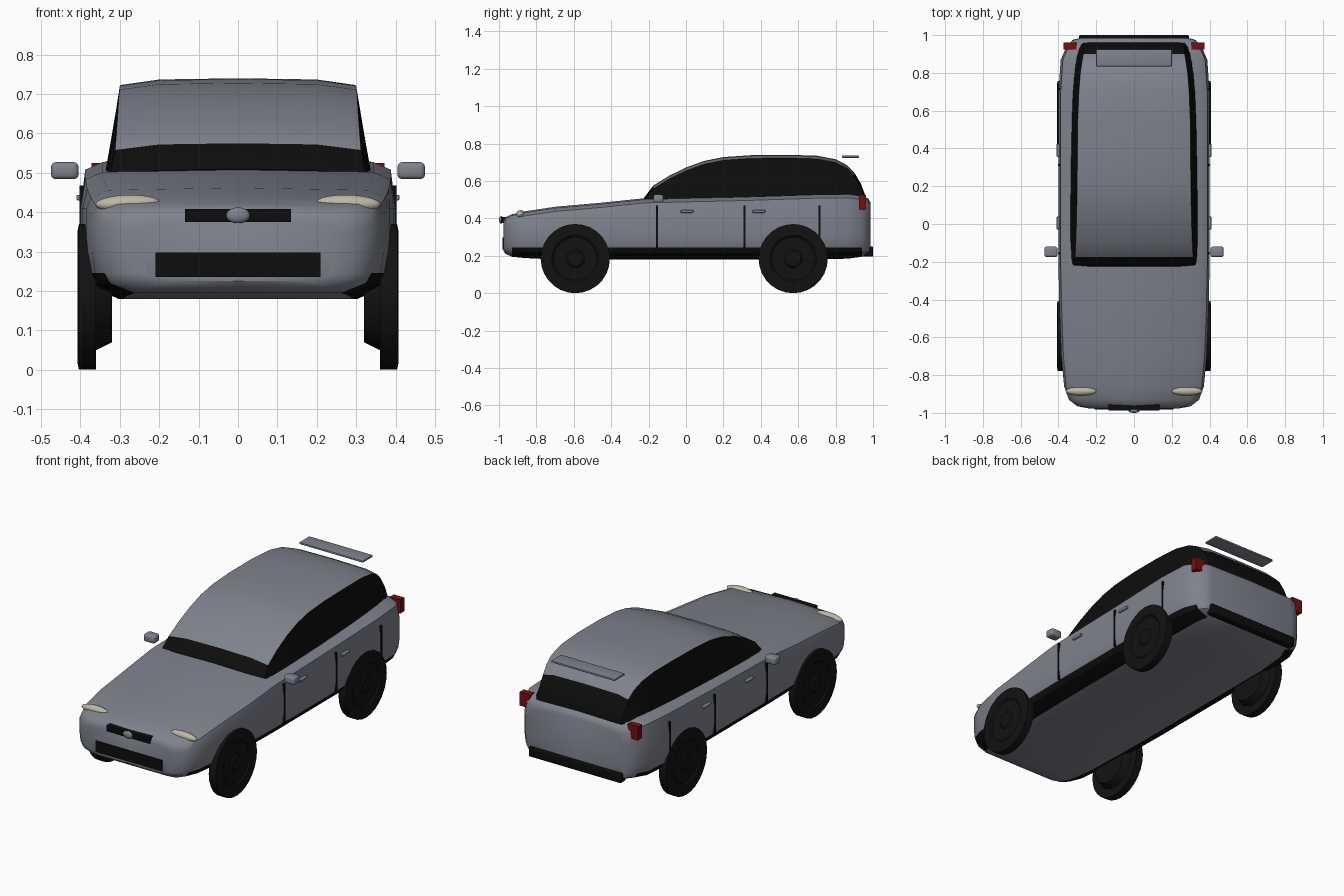
import bpy, bmesh, math
from mathutils import Matrix, Vector

if "Cube" in bpy.data.objects:
    bpy.data.objects.remove(bpy.data.objects["Cube"])


def material(name, rgb, rough=0.6):
    m = bpy.data.materials.new(name)
    m.use_nodes = True
    m.diffuse_color = (*rgb, 1)
    node = next(n for n in m.node_tree.nodes if n.type == 'BSDF_PRINCIPLED')
    node.inputs["Base Color"].default_value = (*rgb, 1)
    node.inputs["Roughness"].default_value = rough
    return m


PAINT = material("grey_paint", (0.21, 0.225, 0.265))
BLACK = material("black_trim", (0.004, 0.004, 0.004))
TYRE = material("tyre_rubber", (0.006, 0.006, 0.006))
CREAM = material("headlight_cream", (0.5, 0.48, 0.38))
RED = material("tail_red", (0.19, 0.004, 0.004))
made = []


def finish(name, bm, *mats):
    bmesh.ops.recalc_face_normals(bm, faces=bm.faces)
    mesh = bpy.data.meshes.new(name)
    bm.to_mesh(mesh)
    bm.free()
    for m in mats:
        mesh.materials.append(m)
    ob = bpy.data.objects.new(name, mesh)
    bpy.context.collection.objects.link(ob)
    made.append(ob)
    return ob


def box(name, x, y, z, mat, bevel=0.0):
    """Box from (min, max) ranges."""
    bm = bmesh.new()
    bmesh.ops.create_cube(bm, size=1)
    for v in bm.verts:
        v.co = Vector([(a + b) / 2 + c * (b - a) for (a, b), c in zip((x, y, z), v.co)])
    if bevel:
        bmesh.ops.bevel(bm, geom=bm.edges[:], offset=bevel, segments=3,
                        profile=0.5, affect='EDGES')
    return finish(name, bm, mat)


def ellipsoid(name, centre, radii, mat, turn=0.0):
    bm = bmesh.new()
    bmesh.ops.create_uvsphere(bm, u_segments=24, v_segments=14, radius=1)
    bm.transform(Matrix.Translation(centre) @ Matrix.Rotation(turn, 4, 'Y')
                 @ Matrix.Diagonal((*radii, 1)))
    return finish(name, bm, mat)


def loft(name, stations, section, dark, closed):
    """Skin mirrored half sections along y; dark(strip, y, x) picks the trim colour."""
    bm = bmesh.new()
    rings = []
    for s in stations:
        half = section(*s[1:])
        if closed:   # first and last points lie on the centre line
            pts = half + [(-x, z) for x, z in half[-2:0:-1]]
        else:        # only the last point lies on the centre line
            pts = half + [(-x, z) for x, z in half[-2::-1]]
        rings.append([bm.verts.new((x, s[0], z)) for x, z in pts])
    n, top = len(rings[0]), len(half) - 1
    for i in range(len(rings) - 1):
        a, b = rings[i], rings[i + 1]
        for k in range(n):
            j = (k + 1) % n
            f = bm.faces.new((a[k], a[j], b[j], b[k]))
            strip = k if k < top else 2 * top - 1 - k
            f.material_index = int(dark(strip, f.calc_center_median().y))
    for ring in (rings[0], rings[-1]):
        f = bm.faces.new(ring)
        f.material_index = int(dark(None, ring[0].co.y))
    return finish(name, bm, PAINT, BLACK)


# Lower body: y, half width, top height, bottom height
body = [(-.976, .24, .39, .225), (-.965, .30, .407, .21), (-.93, .345, .422, .195),
        (-.86, .37, .438, .188), (-.7, .385, .462, .18), (-.45, .395, .484, .18),
        (-.22, .40, .508, .18), (.3, .40, .52, .18), (.7, .40, .533, .18),
        (.87, .388, .535, .185), (.94, .357, .525, .195), (.975, .325, .505, .2),
        (.986, .28, .485, .21)]


def body_section(w, t, b):
    return [(0, b), (.76 * w, b), (.94 * w, (b + .245) / 2), (.98 * w, .245), (w, .30),
            (w, min(.41, t - .05)), (.97 * w, t - .025), (.86 * w, t - .006), (0, t)]


loft("body", body, body_section,
     lambda strip, y: strip in (1, 2) and -.94 < y < .95, True)

# Cabin: y, roof height, roof half width, base half width
cabin = [(-.225, .51, .325, .335), (-.175, .575, .312, .34), (-.09, .628, .308, .342),
         (0, .672, .305, .342), (.1, .708, .303, .341), (.2, .728, .301, .34),
         (.35, .738, .30, .338), (.55, .74, .298, .335), (.7, .735, .292, .33),
         (.8, .716, .284, .322), (.86, .685, .275, .316), (.9, .645, .268, .31),
         (.935, .585, .268, .3), (.96, .52, .27, .285)]


def cabin_section(t, roof, base):
    return [(base, .48), (roof, max(t - .017, .485)), (.2, t - .003), (0, t)]


loft("cabin", cabin, cabin_section,
     lambda strip, y: strip in (None, 0) or y < -.17 or y > .9, False)


# Wheels: lathed outline of (x offset, radius)
def wheel(name, side, y):
    outline = [(.32, 0), (.32, .115), (.36, .135), (.36, .185), (.404, .185),
               (.408, .165), (.408, .125), (.4, .115), (.4, .05), (.408, .04), (.408, 0)]
    bm = bmesh.new()
    verts = [bm.verts.new((x, 0, r)) for x, r in outline]
    edges = [bm.edges.new(p) for p in zip(verts, verts[1:])]
    bmesh.ops.spin(bm, geom=verts + edges, cent=(0, 0, 0), axis=(1, 0, 0),
                   angle=math.tau, steps=28)
    bmesh.ops.remove_doubles(bm, verts=bm.verts, dist=1e-4)
    bm.transform(Matrix.Translation((0, y, .185)) @ Matrix.Diagonal((side, 1, 1, 1)))
    finish(name, bm, TYRE)


# Parts repeated on both sides
for s, tag in ((1, "left"), (-1, "right")):
    def sides(a, b):
        return tuple(sorted((s * a, s * b)))

    wheel(f"front_wheel_{tag}", s, -.592)
    wheel(f"rear_wheel_{tag}", s, .573)
    box(f"mirror_{tag}", sides(.405, .475), (-.175, -.12), (.484, .527), PAINT, .012)
    ellipsoid(f"headlight_{tag}", (s * .28, -.885, .422), (.082, .023, .022), CREAM, s * .03)
    for label, y in (("front", .005), ("rear", .39)):
        box(f"{label}_door_handle_{tag}", sides(.39, .41), (y - .034, y + .034),
            (.43, .444), PAINT, .004)
    for label, y in (("front", -.155), ("middle", .312), ("rear", .714)):
        box(f"{label}_door_seam_{tag}", sides(.38, .403), (y - .005, y + .005),
            (.245, .468), BLACK)
    lamp = box(f"tail_light_{tag}", sides(.305, .372), (.925, .962), (.448, .525), RED)
    for v in lamp.data.vertices:      # narrow the foot of the lamp
        if v.co.z < .46 and abs(v.co.x) < .33:
            v.co.x = s * .325

# Front and rear details
box("upper_grille", (-.135, .135), (-.988, -.95), (.375, .408), BLACK)
box("lower_grille", (-.21, .21), (-.981, -.95), (.235, .298), BLACK)
ellipsoid("grille_boss", (0, -.988, .392), (.03, .012, .02), PAINT)
box("rear_bumper", (-.29, .29), (.955, 1.0), (.195, .25), BLACK, .006)
box("spoiler", (-.2, .2), (.835, .925), (.724, .735), PAINT, .003)

# Smooth shading with sharp creases
bpy.ops.object.select_all(action='DESELECT')
for ob in made:
    ob.select_set(True)
bpy.context.view_layer.objects.active = made[0]
bpy.ops.object.shade_smooth_by_angle(angle=math.radians(35))
